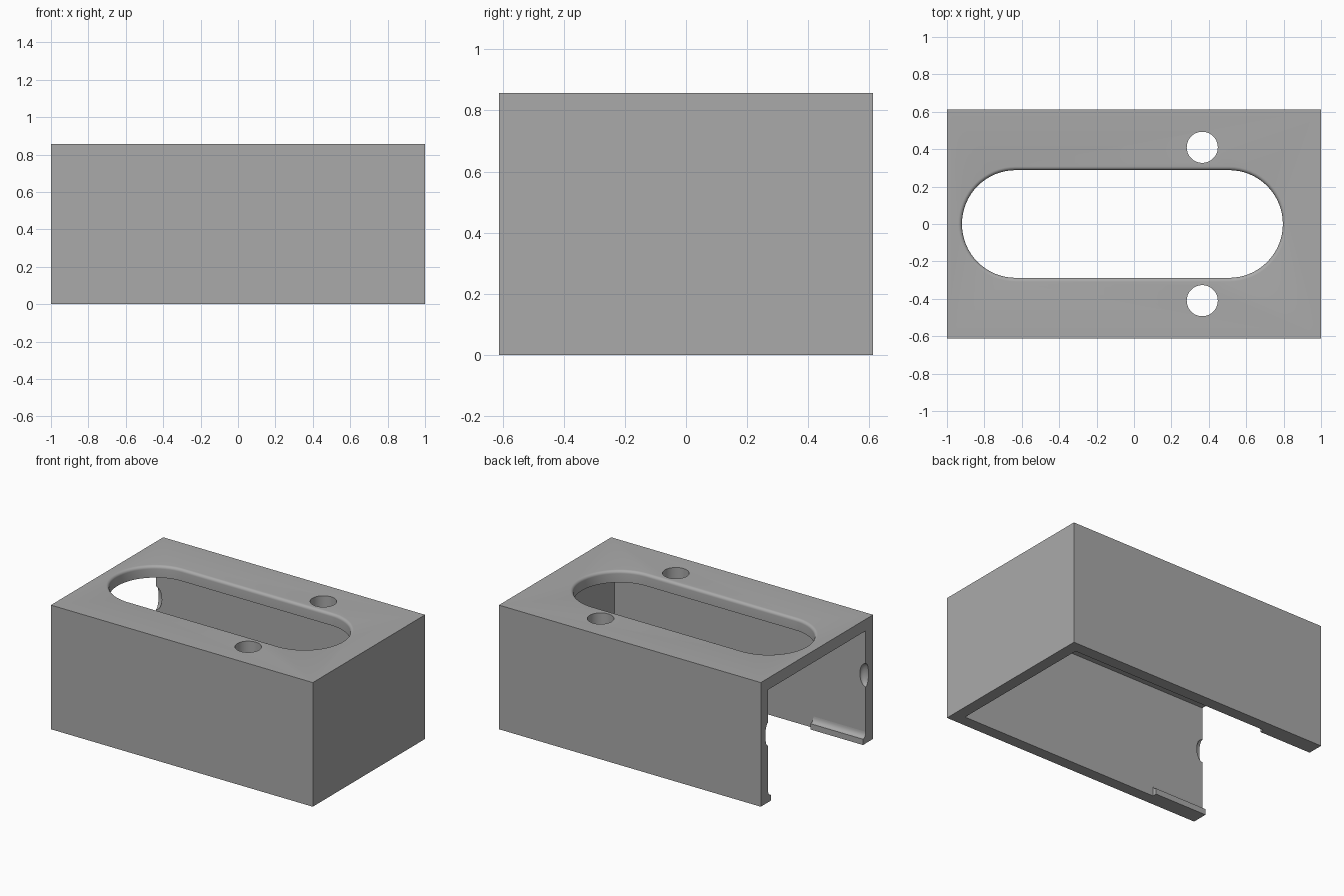
import bpy, bmesh, math

old = bpy.data.objects.get("Cube")
if old:
    bpy.data.objects.remove(old, do_unlink=True)

LENGTH, WIDTH, HEIGHT, WALL = 2.0, 1.225, 0.857, 0.08
INNER = WIDTH / 2 - WALL

grey = bpy.data.materials.new("plain grey")
grey.use_nodes = True
colour = (0.4, 0.4, 0.4, 1)
grey.diffuse_color = colour
grey.node_tree.nodes["Principled BSDF"].inputs["Base Color"].default_value = colour


def make_object(name, bm):
    bmesh.ops.recalc_face_normals(bm, faces=bm.faces)
    mesh = bpy.data.meshes.new(name)
    bm.to_mesh(mesh)
    bm.free()
    mesh.materials.append(grey)
    obj = bpy.data.objects.new(name, mesh)
    bpy.context.collection.objects.link(obj)
    return obj


def loft(name, rings):
    """Skin a stack of matching closed rings and cap both ends."""
    bm = bmesh.new()
    loops = [[bm.verts.new(p) for p in ring] for ring in rings]
    n = len(loops[0])
    for a, b in zip(loops, loops[1:]):
        for i in range(n):
            j = (i + 1) % n
            bm.faces.new((a[i], a[j], b[j], b[i]))
    bm.faces.new(loops[0])
    bm.faces.new(loops[-1])
    return make_object(name, bm)


def box(name, x0, x1, y, z0, z1):
    return loft(name, [[(x0, -y, z), (x1, -y, z), (x1, y, z), (x0, y, z)]
                       for z in (z0, z1)])


def stadium(x0, x1, y, radius, z, steps=32):
    """Outline of a slot; equal x0 and x1 give a circle."""
    ring = []
    for cx, start in ((x1, -math.pi / 2), (x0, math.pi / 2)):
        count = steps + 1 if x0 != x1 else steps
        for i in range(count):
            a = start + math.pi * i / steps
            ring.append((cx + radius * math.cos(a), y + radius * math.sin(a), z))
    return ring


def cut(target, cutter):
    mod = target.modifiers.new("cut", 'BOOLEAN')
    mod.operation, mod.solver, mod.object = 'DIFFERENCE', 'EXACT', cutter
    bpy.context.view_layer.objects.active = target
    bpy.ops.object.modifier_apply(modifier=mod.name)
    bpy.data.objects.remove(cutter, do_unlink=True)


def smooth(obj):
    bpy.ops.object.select_all(action='DESELECT')
    obj.select_set(True)
    bpy.context.view_layer.objects.active = obj
    bpy.ops.object.shade_smooth_by_angle(angle=math.radians(30))


# Cover: a box open at the bottom and at the -x end
cover = box("cover", -LENGTH / 2, LENGTH / 2, WIDTH / 2, 0, HEIGHT)
cut(cover, box("cavity_cutter", -1.2, LENGTH / 2 - WALL, INNER, -0.2, HEIGHT - WALL))

# Long slot in the roof with a rounded upper edge
SLOT_R, FILLET = 0.288, 0.02
levels = [(SLOT_R, HEIGHT - 0.2)]
for i in range(7):
    a = math.pi / 2 * i / 6
    levels.append((SLOT_R + FILLET * (1 - math.cos(a)),
                   HEIGHT - FILLET + FILLET * math.sin(a)))
levels.append((SLOT_R + FILLET, HEIGHT + 0.1))
cut(cover, loft("slot_cutter", [stadium(-0.632, 0.508, 0, r, z) for r, z in levels]))

for side in (-1, 1):
    # Round hole beside the slot
    cut(cover, loft("hole_cutter", [stadium(0.365, 0.365, side * 0.41, 0.083, z)
                                    for z in (HEIGHT - 0.2, HEIGHT + 0.1)]))
    # Shallow dimple on the inner wall at the open end
    bm = bmesh.new()
    bmesh.ops.create_uvsphere(bm, u_segments=32, v_segments=20, radius=1)
    bmesh.ops.scale(bm, verts=bm.verts, vec=(0.045, 0.03, 0.08))
    bmesh.ops.translate(bm, verts=bm.verts, vec=(-1, side * INNER, 0.47))
    cut(cover, make_object("dimple_cutter", bm))
smooth(cover)

# Snap lips along the bottom of each wall, blended up into the wall
DEPTH, FLAT, RISE = 0.03, 0.04, 0.04
for side, name in ((-1, "front_snap_lip"), (1, "back_snap_lip")):
    profile = [(0, 0), (DEPTH, 0)]
    for i in range(7):
        a = math.pi / 2 * i / 6
        profile.append((DEPTH * (1 - math.sin(a)), FLAT + RISE * (1 - math.cos(a))))
    lip = loft(name, [[(x, side * (INNER - d), z) for d, z in profile]
                      for x in (-1, -0.6)])
    smooth(lip)
